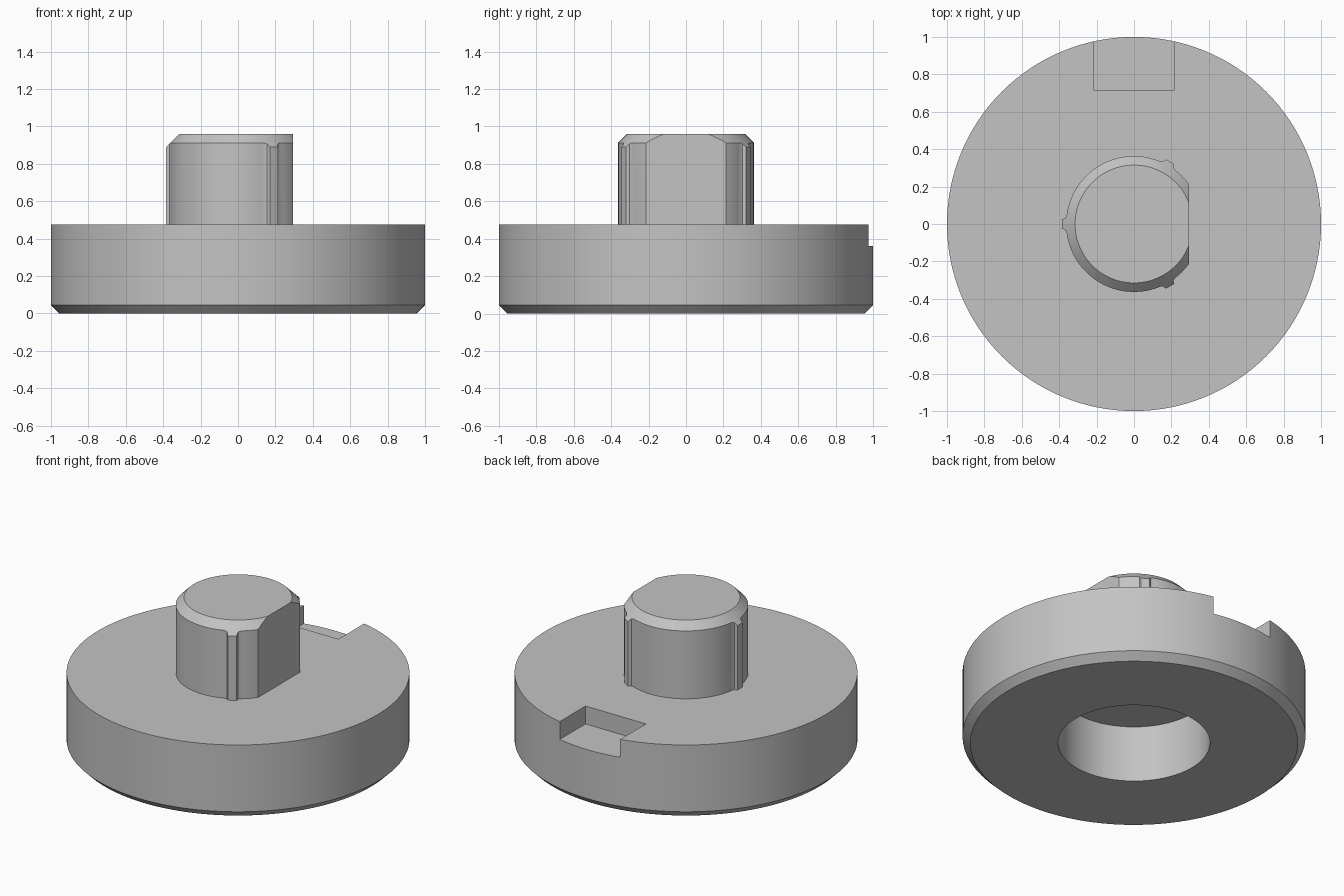
import bpy, bmesh
from math import cos, sin, pi, radians, acos, degrees
from mathutils import Matrix, Vector

SEGMENTS = 128
DISC_TOP = 0.475
POST_R, RIB_R, FLAT_X, POST_TOP = 0.363, 0.385, 0.293, 0.96

if "Cube" in bpy.data.objects:
    bpy.data.objects.remove(bpy.data.objects["Cube"])

grey = bpy.data.materials.new("plain grey")
grey.use_nodes = True
grey.diffuse_color = (0.55, 0.55, 0.55, 1)
grey.node_tree.nodes["Principled BSDF"].inputs["Base Color"].default_value = grey.diffuse_color


def stack(name, rings):
    """Skin a list of equal-length closed rings and cap both ends."""
    bm = bmesh.new()
    loops = [[bm.verts.new(p) for p in ring] for ring in rings]
    n = len(loops[0])
    for a, b in zip(loops, loops[1:]):
        for i in range(n):
            j = (i + 1) % n
            bm.faces.new((a[i], a[j], b[j], b[i]))
    bm.faces.new(loops[0])
    bm.faces.new(loops[-1])
    bmesh.ops.recalc_face_normals(bm, faces=bm.faces)
    mesh = bpy.data.meshes.new(name)
    bm.to_mesh(mesh)
    bm.free()
    mesh.materials.append(grey)
    obj = bpy.data.objects.new(name, mesh)
    bpy.context.collection.objects.link(obj)
    return obj


def lathe(name, profile):
    turns = [2 * pi * i / SEGMENTS for i in range(SEGMENTS)]
    return stack(name, [[(r * cos(t), r * sin(t), z) for t in turns] for r, z in profile])


def prism(name, outline, z0, z1):
    return stack(name, [[(x, y, z) for x, y in outline] for z in (z0, z1)])


def combine(obj, tool, operation):
    mod = obj.modifiers.new(operation.lower(), "BOOLEAN")
    mod.operation, mod.object, mod.solver = operation, tool, "EXACT"
    bpy.context.view_layer.objects.active = obj
    bpy.ops.object.modifier_apply(modifier=mod.name)
    bpy.data.objects.remove(tool)


def smooth(obj):
    bpy.ops.object.select_all(action="DESELECT")
    obj.select_set(True)
    bpy.context.view_layer.objects.active = obj
    bpy.ops.object.shade_smooth_by_angle(angle=radians(25))


# Disc with chamfered lower rim and blind bore underneath
disc = lathe("disc", [(0.443, 0.364), (0.443, 0), (0.955, 0),
                      (1, 0.045), (1, DISC_TOP)])

# Rectangular notch in the back rim
notch = prism("notch_cutter", [(-0.215, 0.715), (0.215, 0.715), (0.215, 1.2), (-0.215, 1.2)],
              0.36, 0.6)
combine(disc, notch, "DIFFERENCE")

# Post outline: round with a flat on one side and three flared ribs
flat = degrees(acos(FLAT_X / POST_R))
rib_half = 7.5
rib_shape = [(0.367, -0.032), (RIB_R, -0.025), (RIB_R, 0.025), (0.367, 0.032)]
outline = []
start = flat
for centre in (60, 180, 300, None):
    end = 360 - flat if centre is None else centre - rib_half
    steps = max(2, round((end - start) / 3))
    for i in range(steps + 1):
        a = radians(start + (end - start) * i / steps)
        outline.append((POST_R * cos(a), POST_R * sin(a)))
    if centre is not None:
        turn = Matrix.Rotation(radians(centre), 2)
        outline += [tuple(turn @ Vector(p)) for p in rib_shape]
        start = centre + rib_half
post = prism("post", outline, DISC_TOP - 0.01, 1.1)

# Cone that chamfers the top of the post and ribs
cone = lathe("chamfer_cone", [(0.5, 0.3), (0.5, POST_TOP - 0.185), (0.315, POST_TOP)])
combine(post, cone, "INTERSECT")

for part in (disc, post):
    smooth(part)
